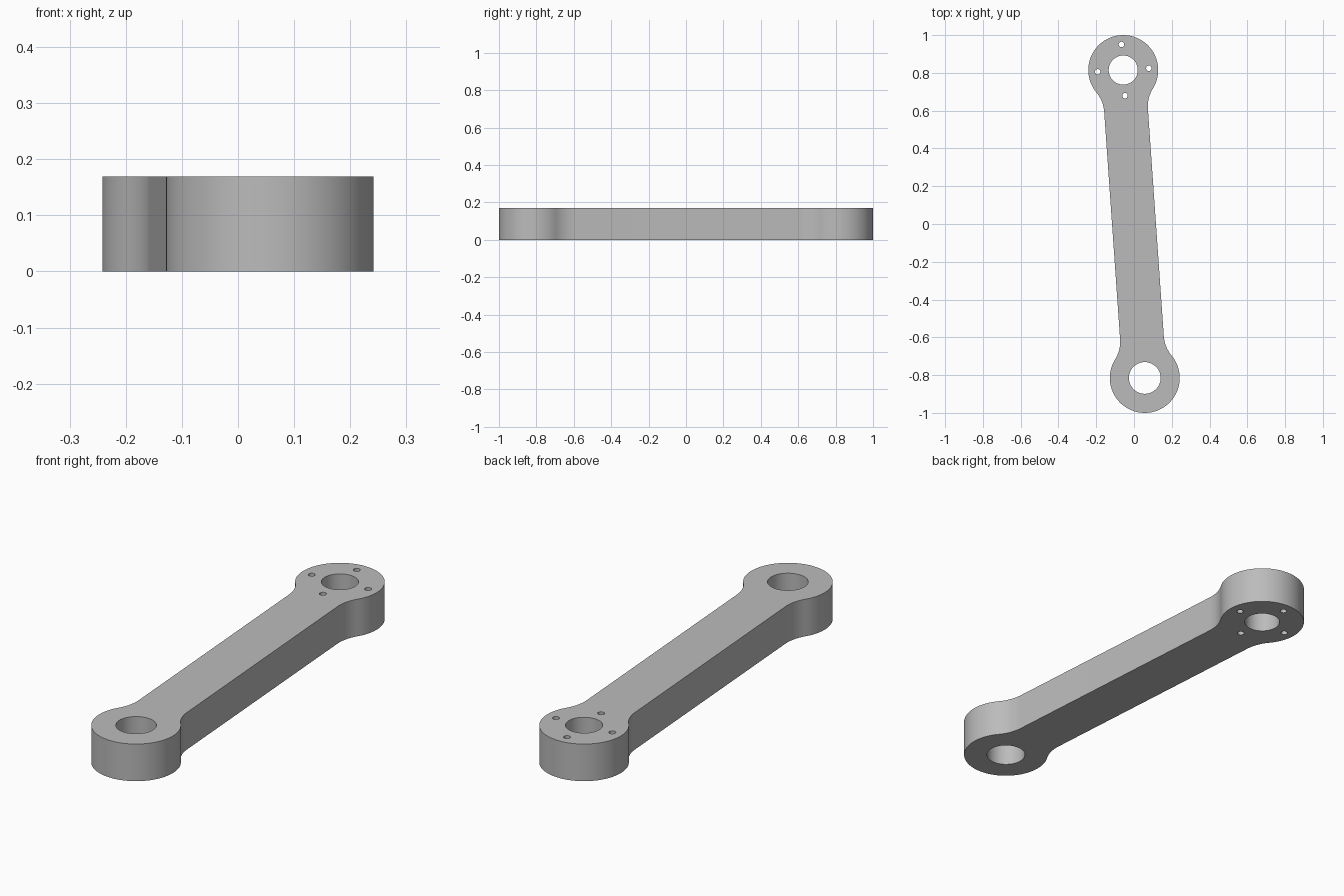
import bpy, bmesh
from math import sin, cos, atan2, sqrt, pi, radians
from mathutils import Vector, Matrix

if "Cube" in bpy.data.objects:
    bpy.data.objects.remove(bpy.data.objects["Cube"])

HEIGHT = 0.169
RING_R = 0.185                      # outer radius of both end rings
ARM_HALF = 0.116                    # half width of the arm
FILLET = 0.18                       # radius blending arm into ring
END = Vector((-0.057, 0.815))       # centre of the back ring
REACH = END.length
TILT = Matrix.Rotation(atan2(-END.x, END.y), 2)


def arc(cx, cy, r, start, stop, n):
    return [Vector((cx + r * cos(start + (stop - start) * i / n),
                    cy + r * sin(start + (stop - start) * i / n)))
            for i in range(n + 1)]


def circle(cx, cy, r, n):
    return arc(cx, cy, r, 0, 2 * pi, n)[:-1]


# Outline of one end, from the arm's right side round to its left side
drop = sqrt((RING_R + FILLET) ** 2 - (ARM_HALF + FILLET) ** 2)
join = atan2(drop, ARM_HALF + FILLET)
fillet = arc(ARM_HALF + FILLET, REACH - drop, FILLET, pi, pi - join, 10)
ring = arc(0, REACH, RING_R, -join, pi + join, 60)
half = fillet[:-1] + ring + [Vector((-p.x, p.y)) for p in reversed(fillet[:-1])]
outline = half + [-p for p in half]

# Bores and the bolt circle
loops = [outline, circle(0, REACH, 0.077, 48), circle(0, -REACH, 0.084, 48)]
for k in range(4):
    a = radians(90 * k)
    loops.append(circle(0.136 * cos(a), REACH + 0.136 * sin(a), 0.0145, 24))

# Filled profile, extruded to the plate thickness
curve = bpy.data.curves.new("arm_profile", 'CURVE')
curve.dimensions = '2D'
curve.fill_mode = 'BOTH'
curve.extrude = HEIGHT / 2
for loop in loops:
    spline = curve.splines.new('POLY')
    spline.points.add(len(loop) - 1)
    for point, p in zip(spline.points, loop):
        q = TILT @ p
        point.co = (q.x, q.y, 0, 1)
    spline.use_cyclic_u = True

helper = bpy.data.objects.new("arm_profile", curve)
bpy.context.collection.objects.link(helper)
bpy.context.view_layer.update()
mesh = bpy.data.meshes.new_from_object(
    helper.evaluated_get(bpy.context.evaluated_depsgraph_get()))
bpy.data.objects.remove(helper)

# Weld into a closed solid standing on the ground
bm = bmesh.new()
bm.from_mesh(mesh)
bmesh.ops.remove_doubles(bm, verts=bm.verts, dist=0.0001)
bmesh.ops.translate(bm, verts=bm.verts, vec=(0, 0, HEIGHT / 2))
bmesh.ops.recalc_face_normals(bm, faces=bm.faces)
bm.to_mesh(mesh)
bm.free()

# Plain grey metal
grey = bpy.data.materials.new("grey_metal")
grey.use_nodes = True
grey.diffuse_color = (0.5, 0.5, 0.5, 1)
grey.node_tree.nodes["Principled BSDF"].inputs["Base Color"].default_value = (0.5, 0.5, 0.5, 1)
mesh.materials.clear()
mesh.materials.append(grey)
for face in mesh.polygons:
    face.material_index = 0

arm = bpy.data.objects.new("link_arm", mesh)
bpy.context.collection.objects.link(arm)
bpy.ops.object.select_all(action='DESELECT')
arm.select_set(True)
bpy.context.view_layer.objects.active = arm
bpy.ops.object.shade_smooth_by_angle(angle=radians(30))
